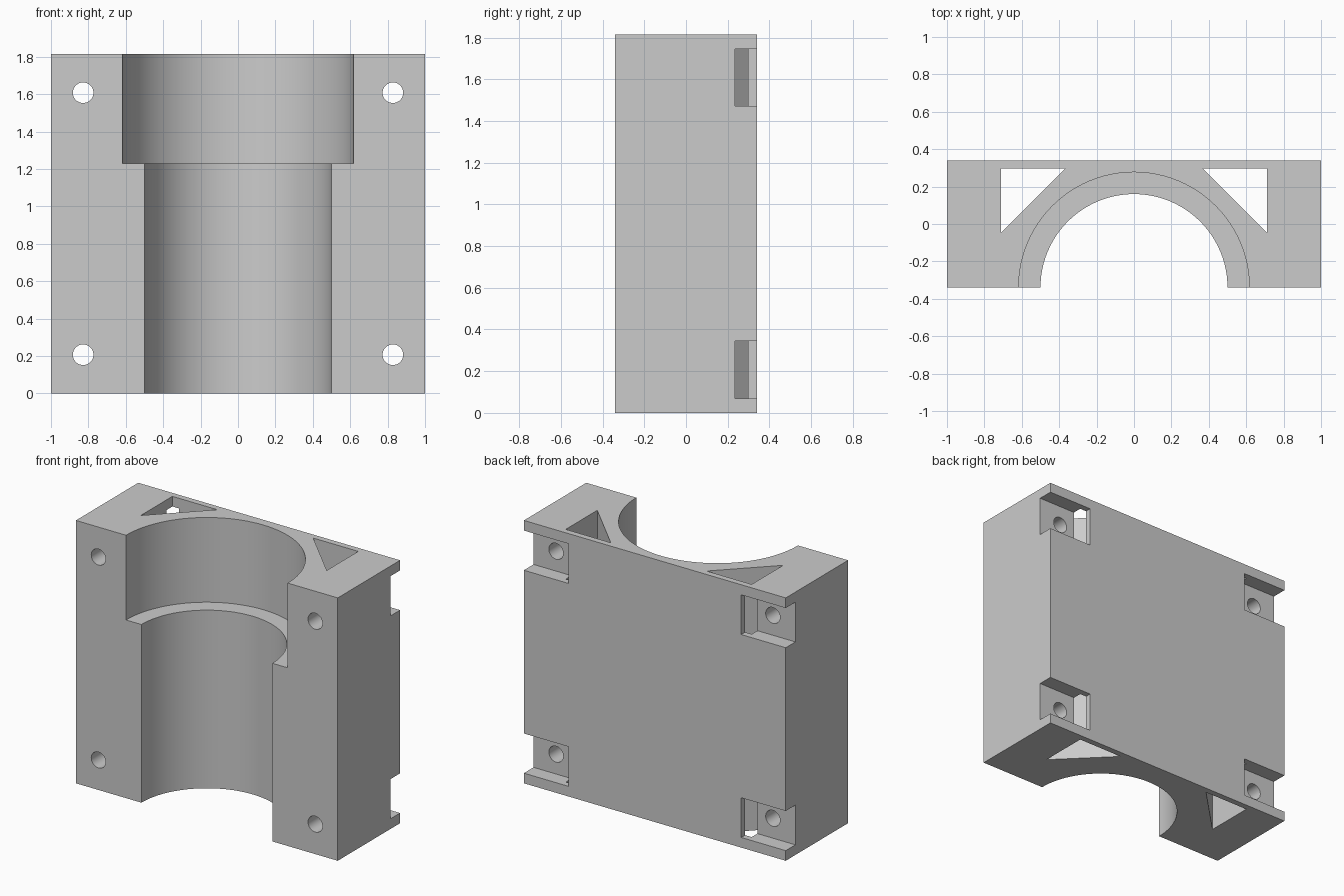
import bpy
import bmesh
import math
from mathutils import Matrix

cube = bpy.data.objects.get("Cube")
if cube:
    bpy.data.objects.remove(cube, do_unlink=True)

HALF_DEPTH, HEIGHT = 0.34, 1.815
OVER = 0.1  # how far cutters reach past the block

grey = bpy.data.materials.new("plain_grey")
grey.use_nodes = True
colour = (0.6, 0.6, 0.6, 1)
grey.diffuse_color = colour
grey.node_tree.nodes["Principled BSDF"].inputs["Base Color"].default_value = colour


def add_object(name, bm):
    bmesh.ops.recalc_face_normals(bm, faces=bm.faces)
    mesh = bpy.data.meshes.new(name)
    bm.to_mesh(mesh)
    bm.free()
    mesh.materials.append(grey)
    obj = bpy.data.objects.new(name, mesh)
    bpy.context.collection.objects.link(obj)
    return obj


def prism(name, points, z0, z1):
    """Extrude an xy outline from z0 to z1."""
    bm = bmesh.new()
    face = bm.faces.new([bm.verts.new((x, y, z0)) for x, y in points])
    ext = bmesh.ops.extrude_face_region(bm, geom=[face])["geom"]
    verts = [v for v in ext if isinstance(v, bmesh.types.BMVert)]
    bmesh.ops.translate(bm, verts=verts, vec=(0, 0, z1 - z0))
    return add_object(name, bm)


def box(name, x0, x1, y0, y1, z0, z1):
    return prism(name, [(x0, y0), (x1, y0), (x1, y1), (x0, y1)], z0, z1)


def bore(name, radius, z0, z1, steps=96):
    ring = [(radius * math.cos(2 * math.pi * i / steps),
             -HALF_DEPTH + radius * math.sin(2 * math.pi * i / steps))
            for i in range(steps)]
    return prism(name, ring, z0, z1)


def bolt_hole(name, x, z, radius=0.055):
    bm = bmesh.new()
    bmesh.ops.create_cone(
        bm, cap_ends=True, segments=48, radius1=radius, radius2=radius, depth=1,
        matrix=Matrix.Translation((x, 0, z)) @ Matrix.Rotation(math.pi / 2, 4, 'X'))
    return add_object(name, bm)


# Solid block
block = box("bearing_block", -1, 1, -HALF_DEPTH, HALF_DEPTH, 0, HEIGHT)

# Main bore and wider seat at the top
cutters = [bore("bore_cutter", 0.5, -OVER, HEIGHT + OVER),
           bore("seat_cutter", 0.617, 1.23, HEIGHT + OVER)]

for s in (-1, 1):
    # Triangular lightening channel through the full height
    cutters.append(prism("channel_cutter",
                         [(s * 0.71, 0.298), (s * 0.366, 0.298), (s * 0.71, -0.046)],
                         -OVER, HEIGHT + OVER))
    for z in (0.207, 1.608):
        # Nut pocket open to the back and side, with its bolt hole
        x0, x1 = sorted((s * 0.66, s * (1 + OVER)))
        cutters.append(box("pocket_cutter", x0, x1, 0.235, HALF_DEPTH + OVER,
                           z - 0.137, z + 0.137))
        cutters.append(bolt_hole("hole_cutter", s * 0.828, z))

# Cut everything, then remove the cutters
bpy.context.view_layer.objects.active = block
for cutter in cutters:
    cutter.hide_render = True
    mod = block.modifiers.new("cut", 'BOOLEAN')
    mod.operation = 'DIFFERENCE'
    mod.solver = 'EXACT'
    mod.object = cutter
    bpy.ops.object.modifier_apply(modifier=mod.name)
    bpy.data.objects.remove(cutter, do_unlink=True)

# Smooth bores with sharp edges
bpy.ops.object.select_all(action='DESELECT')
block.select_set(True)
bpy.ops.object.shade_smooth_by_angle(angle=math.radians(30))
